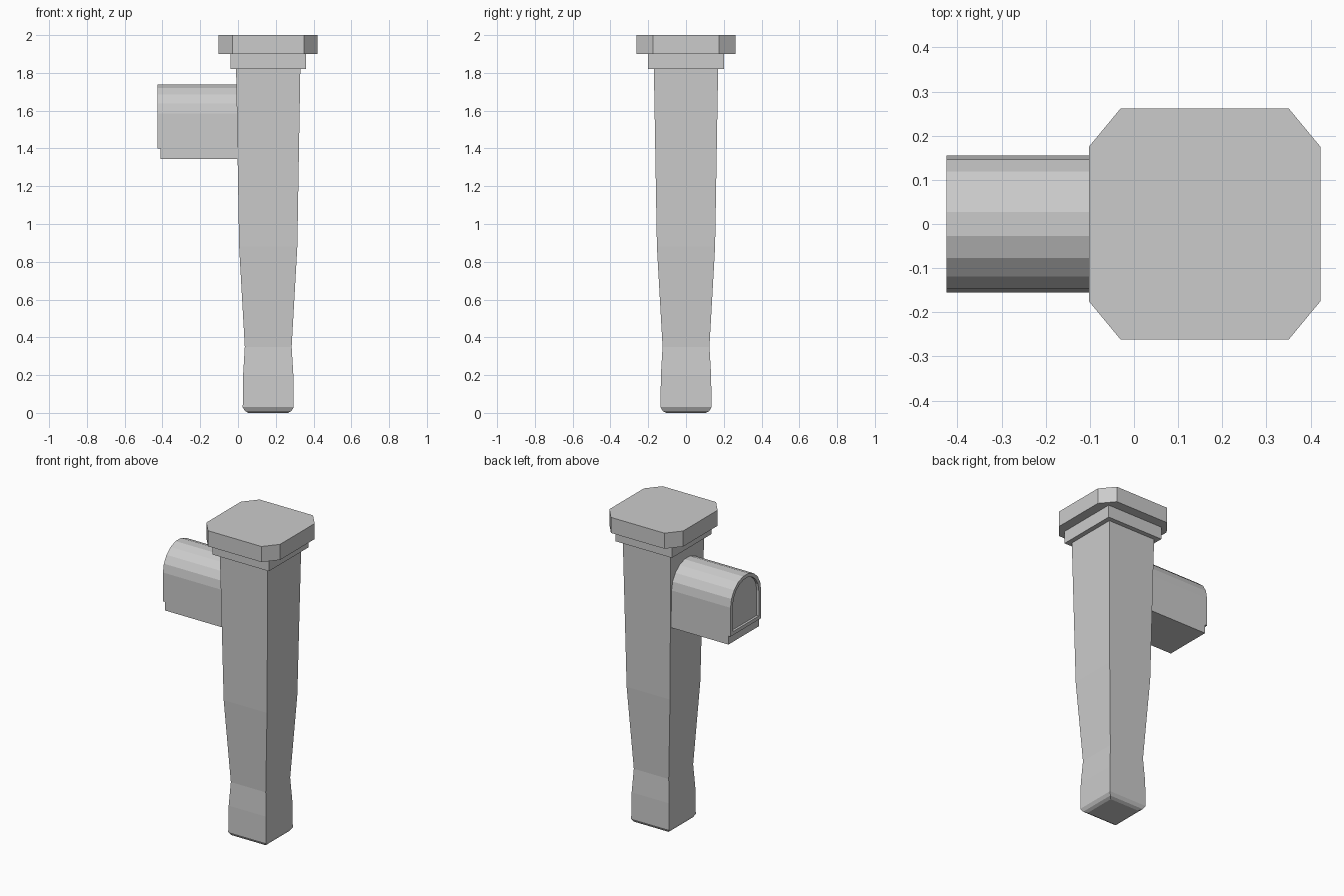
import bpy, bmesh, math

cube = bpy.data.objects.get("Cube")
if cube:
    bpy.data.objects.remove(cube, do_unlink=True)

GREY = (0.6, 0.6, 0.6, 1)
mat = bpy.data.materials.new("plain_grey")
mat.use_nodes = True
mat.diffuse_color = GREY
mat.node_tree.nodes["Principled BSDF"].inputs["Base Color"].default_value = GREY

CX = 0.16   # post axis


def loft(name, rings, closed=False):
    """Skin equal-length rings; cap the ends, or join last to first if closed."""
    bm = bmesh.new()
    loops = [[bm.verts.new(p) for p in ring] for ring in rings]
    pairs = list(zip(loops, loops[1:]))
    if closed:
        pairs.append((loops[-1], loops[0]))
    else:
        bm.faces.new(loops[0])
        bm.faces.new(loops[-1])
    for a, b in pairs:
        for i in range(len(a)):
            j = (i + 1) % len(a)
            bm.faces.new((a[i], a[j], b[j], b[i]))
    bmesh.ops.recalc_face_normals(bm, faces=bm.faces)
    mesh = bpy.data.meshes.new(name)
    bm.to_mesh(mesh)
    bm.free()
    mesh.materials.append(mat)
    obj = bpy.data.objects.new(name, mesh)
    bpy.context.collection.objects.link(obj)
    return obj


def square(h, z):
    return [(CX + sx * h, sy * h, z) for sx, sy in ((-1, -1), (1, -1), (1, 1), (-1, 1))]


def octagon(h, cx, cy, z):
    ring = []
    for sx, sy in ((-1, -1), (1, -1), (1, 1), (-1, 1)):
        pair = [(CX + sx * h, sy * (h - cy), z), (CX + sx * (h - cx), sy * h, z)]
        ring += pair if sx * sy > 0 else pair[::-1]
    return ring


def arch(x, r, bottom, spring=1.585, steps=9):
    arc = [(x, r * math.cos(math.pi * i / steps), spring + r * math.sin(math.pi * i / steps))
           for i in range(steps + 1)]
    return arc + [(x, -r, bottom), (x, r, bottom)]


# Tapered square post with a rounded foot
profile = [(0, 0.105), (0.01, 0.123), (0.03, 0.135), (0.2, 0.133),
           (0.35, 0.124), (0.88, 0.154), (1.82, 0.17)]
loft("post", [square(h, z) for z, h in profile])

# Stepped cap
loft("cap_collar", [square(0.2, z) for z in (1.82, 1.9)])
loft("cap_slab", [octagon(0.262, 0.072, 0.087, z) for z in (1.9, 2.0)])

# Arched side arm with a raised rim around its end
loft("side_arm", [arch(x, 0.155, 1.345) for x in (0.05, -0.41)])
loft("arm_rim", [arch(-0.405, 0.155, 1.4), arch(-0.425, 0.155, 1.4),
                 arch(-0.425, 0.132, 1.423), arch(-0.405, 0.132, 1.423)], closed=True)
